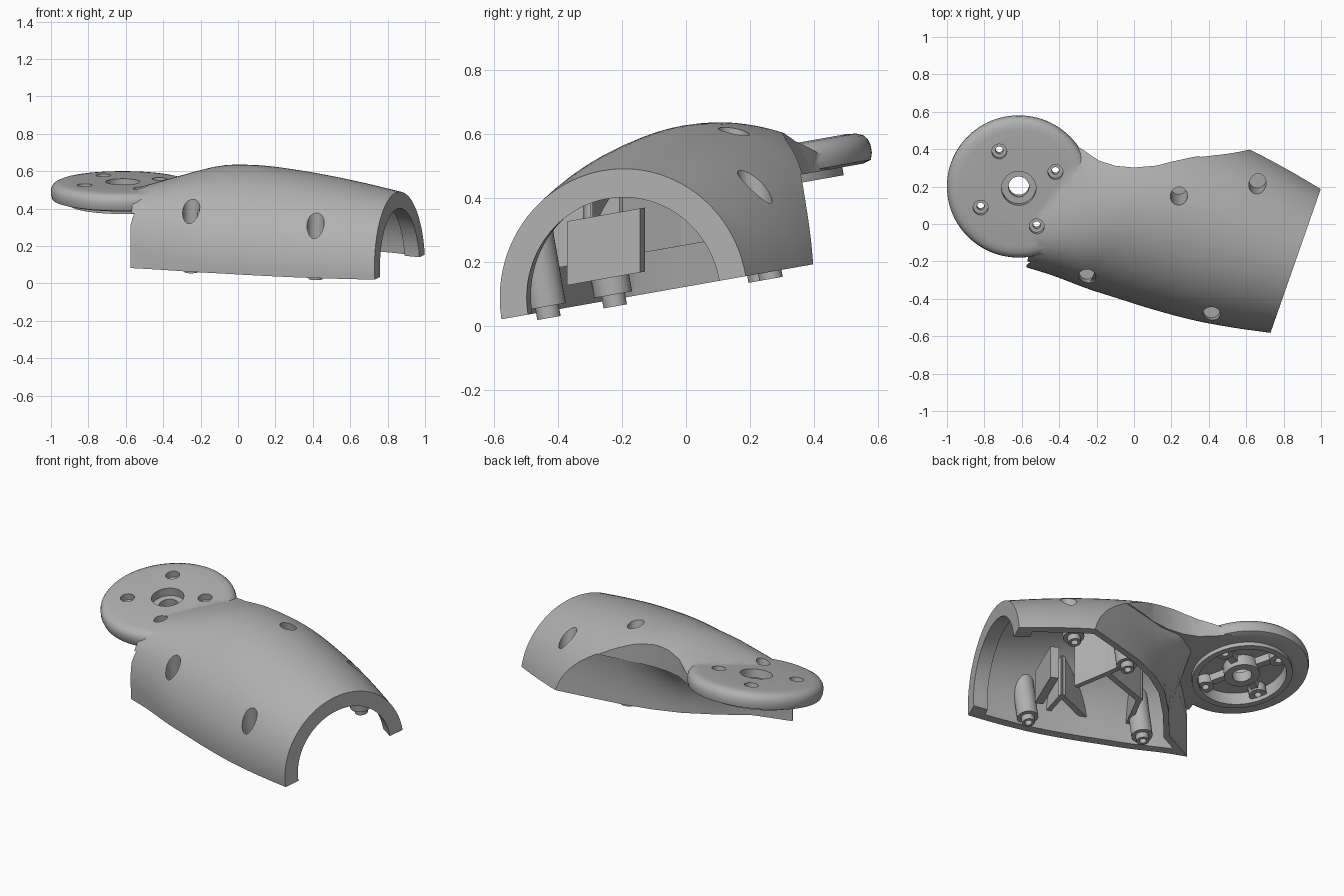
import bpy, bmesh, math
from mathutils import Matrix, Vector

cube = bpy.data.objects.get("Cube")
if cube:
    bpy.data.objects.remove(cube, do_unlink=True)

grey = bpy.data.materials.new("light_grey")
grey.use_nodes = True
grey.diffuse_color = (0.44, 0.44, 0.44, 1)
grey.node_tree.nodes["Principled BSDF"].inputs["Base Color"].default_value = (0.44, 0.44, 0.44, 1)

TILT = math.radians(10)
SLOPE = math.tan(TILT)
AXIS = Vector((-0.944, 0.33, 0))      # from the open end towards the joint
SIDE = Vector((0.33, 0.944, 0))
START = Vector((0.865, -0.195, 0))
HUB = (-0.616, 0.208)
FLANGE = 0.287                        # height of the disc underside


def plane(y):
    """Tilted parting plane on which the shell is split."""
    return 0.1215 + SLOPE * y


def skin(name, rings):
    """Solid through a list of equal rings with both ends capped."""
    bm = bmesh.new()
    rows = [[bm.verts.new(p) for p in ring] for ring in rings]
    n = len(rows[0])
    for a, b in zip(rows, rows[1:]):
        for i in range(n):
            j = (i + 1) % n
            bm.faces.new((a[i], a[j], b[j], b[i]))
    bm.faces.new(rows[0])
    bm.faces.new(rows[-1])
    bmesh.ops.recalc_face_normals(bm, faces=bm.faces)
    mesh = bpy.data.meshes.new(name)
    bm.to_mesh(mesh)
    bm.free()
    obj = bpy.data.objects.new(name, mesh)
    bpy.context.collection.objects.link(obj)
    return obj


def prism(name, pts, h0, h1):
    return skin(name, [[(x, y, plane(y) + h) for x, y in pts] for h in (h0, h1)])


def bar(name, p, q, width, h0, h1):
    p, q = Vector(p), Vector(q)
    d = (q - p).normalized() * width / 2
    s = Vector((-d.y, d.x))
    return prism(name, [p - d - s, q + d - s, q + d + s, p - d + s], h0, h1)


def lathe(name, x, y, h, profile, n=48):
    """Turned solid standing square on the tilted plane."""
    m = Matrix.Translation((x, y, plane(y) + h)) @ Matrix.Rotation(TILT, 4, 'X')
    rings = [[m @ Vector((r * math.cos(k * math.tau / n), r * math.sin(k * math.tau / n), z))
              for k in range(n)] for r, z in profile]
    return skin(name, rings)


# Distance along the axis, half width, height
SECTIONS = [(0, .41, .403), (.2, .45, .437), (.418, .483, .468), (.65, .5, .491), (.815, .505, .498),
            (1, .51, .485), (1.2, .505, .425), (1.35, .51, .367), (1.5, .515, .31)]


def section(t):
    t = min(max(t, 0), SECTIONS[-1][0])
    i = 0
    while i < len(SECTIONS) - 2 and t > SECTIONS[i + 1][0]:
        i += 1
    a, b = SECTIONS[i], SECTIONS[i + 1]
    before, after = SECTIONS[max(i - 1, 0)], SECTIONS[min(i + 2, len(SECTIONS) - 1)]
    d = b[0] - a[0]
    f = (t - a[0]) / d
    out = []
    for k in (1, 2):
        m0 = (b[k] - before[k]) / (b[0] - before[0]) * d
        m1 = (after[k] - a[k]) / (after[0] - a[0]) * d
        out.append((2*f**3 - 3*f*f + 1) * a[k] + (f**3 - 2*f*f + f) * m0
                   + (3*f*f - 2*f**3) * b[k] + (f**3 - f*f) * m1)
    return out


def half_tube(name, t0, t1, inset=0.0, drop=0.0, steps=32, n=48):
    rings = []
    lean = math.atan(SLOPE * SIDE.y)
    for s in range(steps + 1):
        t = t0 + (t1 - t0) * s / steps
        c = START + AXIS * t
        c.z = plane(c.y)
        r, h = (v - inset for v in section(t))
        full = 0.45 * min(max((t - 0.95) / 0.4, 0), 1)    # squarer shoulders near the joint
        ring = []
        for k in range(n + 1):
            a = lean + math.pi * k / n
            p = c + SIDE * r * math.cos(a)
            rise = max(c.z + h * math.sin(a) - plane(p.y), 0) if 0 < k < n else 0
            p.z = plane(p.y) + rise * (1 + full * math.cos(a) ** 2)
            ring.append(p)
        if drop:
            down = Vector((0, 0, drop))
            ring = [ring[0] - down] + ring + [ring[-1] - down]
        rings.append(ring)
    return skin(name, rings)


def boolean(a, op, b):
    mod = a.modifiers.new("cut", 'BOOLEAN')
    mod.operation, mod.object, mod.solver = op, b, 'EXACT'
    dg = bpy.context.evaluated_depsgraph_get()
    mesh = bpy.data.meshes.new_from_object(a.evaluated_get(dg))
    a.modifiers.clear()
    a.data = mesh
    bpy.data.objects.remove(b, do_unlink=True)


# Outer shell, trimmed to a rear wall that coves out into the overhanging neck
back = [(.63, .4), (.42, .355), (.21, .306), (.05, .245), (-.085, .167), (-.23, .03), (-.37, -.13), (-.575, -.22)]
cove = [(.63, .4), (.44, .376), (.21, .33), (.05, .296), (-.1, .295), (-.24, .22), (-.36, -.02), (-.575, -.22)]
neck = [(.63, .4), (.45, .38), (.3, .355), (.2, .333), (.12, .312), (0, .302), (-.1, .311), (-.19, .34),
        (-.27, .395), (-.36, .45), (-.5, .38), (-.55, -.1), (-.575, -.22)]
front = [(-.575, -.9), (1.3, -.9), (1.3, .36)]
shell = half_tube("arm_shell", 0, 1.5)
levels = [(-.3, 0)] + [(FLANGE * i / 8 + .005, (i / 8) ** 2.5) for i in range(9)]
rings = []
for h, f in levels:
    wall = [Vector(p).lerp(Vector(q), f) for p, q in zip(back, cove)]
    rings.append([(x, y, plane(y) + h) for x, y in wall + front])
trim = skin("trim", rings)
boolean(trim, 'UNION', prism("neck_trim", neck + front, FLANGE, 0.9))
boolean(shell, 'INTERSECT', trim)

# Joint disc with a rounded top edge
disc = [(.35, 0), (.377, .008), (.384, .03), (.384, .055), (.379, .072), (.367, .087), (.347, .096), (.317, .1)]
boolean(shell, 'UNION', lathe("disc", *HUB, FLANGE, disc, 96))
boolean(shell, 'UNION', lathe("hub_rim", *HUB, FLANGE, [(.285, -.025), (.285, .05)], 96))

# Hollow interior with a thicker lip at the open end
inner_plan = [(x + .018, y - .03) for x, y in back] + front
for t0, inset in ((-.1, .09), (.09, .045)):
    hollow = half_tube("hollow", t0, 1.42, inset, 0.2)
    boolean(hollow, 'INTERSECT', prism("inner_trim", inner_plan, -0.5, 0.9))
    boolean(shell, 'DIFFERENCE', hollow)
boolean(shell, 'DIFFERENCE', lathe("hub_recess", *HUB, FLANGE, [(.25, -.06), (.25, .055)], 96))

# Hub, spokes and screw seats under the disc
disc_screws = [(-.72, .405), (-.42, .295), (-.52, .005), (-.82, .105)]
hub = lathe("hub_spokes", *HUB, FLANGE, [(.1, -.015), (.1, .075)])
for p in disc_screws:
    boolean(hub, 'UNION', bar("spoke", HUB, p, .04, FLANGE + .012, FLANGE + .07))
    boolean(hub, 'UNION', lathe("seat", *p, FLANGE, [(.05, 0), (.05, .065)], 24))

# Countersunk holes through the disc and hub
for part in (shell, hub):
    boolean(part, 'DIFFERENCE', lathe("bore", *HUB, FLANGE, [(.055, -.2), (.055, .05), (.092, .05), (.092, .3)]))
    for p in disc_screws:
        boolean(part, 'DIFFERENCE', lathe("bore", *p, FLANGE, [(.02, -.2), (.02, .06), (.04, .06), (.04, .3)], 32))

# Stiffening ribs inside the shell
parts = [shell, hub]
paths = [[(.25, -.45), (.27, -.31), (-.03, -.42)], [(.25, -.19), (.18, -.02), (.13, .12)],
         [(.18, -.02), (-.13, -.11), (-.24, -.36)]]
for path in paths:
    for p, q in zip(path, path[1:]):
        rib = bar("inner_rib", p, q, .03, .13, .6)
        boolean(rib, 'INTERSECT', half_tube("rib_trim", 0.02, 1.42, 0.025))
        parts.append(rib)
parts.append(bar("inner_block", (.40, -.34), (.46, -.16), .05, .07, .27))

# Cup shaped screw bosses with tips just below the parting plane
for p in [(.415, -.432), (-.25, -.225), (.24, .228), (.66, .262)]:
    boolean(shell, 'DIFFERENCE', lathe("bore", *p, 0, [(.046, .14), (.046, .8)], 32))
    boss = lathe("screw_boss", *p, 0, [(.06, .015), (.06, .6), (.046, .6), (.046, .14)], 32)
    boolean(boss, 'INTERSECT', half_tube("boss_trim", 0.02, 1.42, 0.025))
    tip = lathe("boss_tip", *p, 0, [(.02, .04), (.02, -.022), (.037, -.022), (.037, .05)], 32)
    parts += [boss, tip]

# Colour and shading
bpy.ops.object.select_all(action='DESELECT')
for part in parts:
    part.data.materials.clear()
    part.data.materials.append(grey)
    part.select_set(True)
bpy.context.view_layer.objects.active = shell
bpy.ops.object.shade_smooth_by_angle(angle=math.radians(30))
